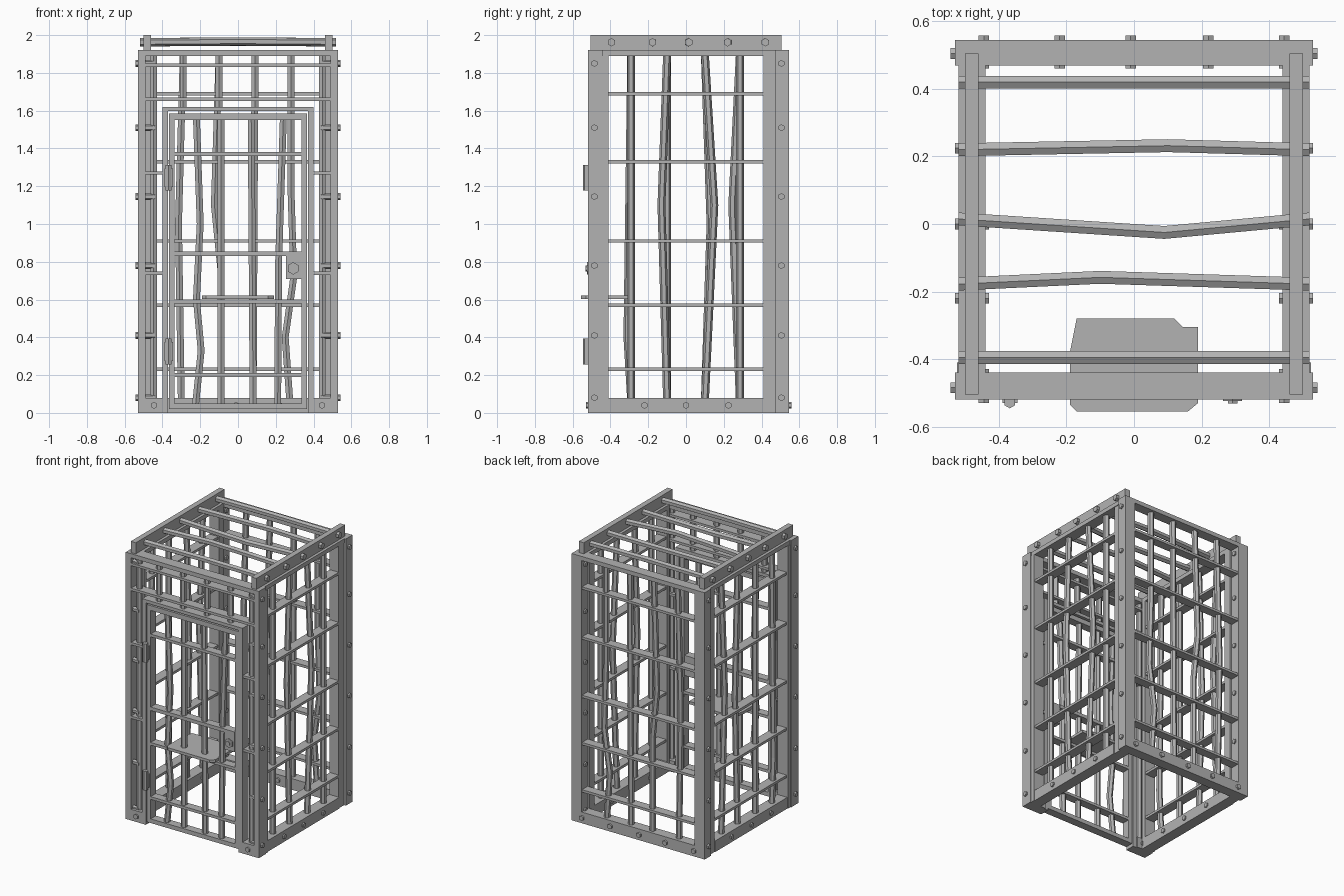
import bpy, bmesh, math
from mathutils import Vector

cube = bpy.data.objects.get("Cube")
if cube:
    bpy.data.objects.remove(cube)

steel = bpy.data.materials.new("grey_steel")
steel.use_nodes = True
GREY = (0.45, 0.45, 0.45, 1)
steel.diffuse_color = GREY
steel.node_tree.nodes["Principled BSDF"].inputs["Base Color"].default_value = GREY


def finish(name, bm):
    bmesh.ops.recalc_face_normals(bm, faces=bm.faces)
    mesh = bpy.data.meshes.new(name)
    bm.to_mesh(mesh)
    bm.free()
    mesh.materials.append(steel)
    ob = bpy.data.objects.new(name, mesh)
    bpy.context.collection.objects.link(ob)
    return ob


def box(name, x0, x1, y0, y1, z0, z1):
    bm = bmesh.new()
    bmesh.ops.create_cube(bm, size=1)
    lo, hi = Vector((x0, y0, z0)), Vector((x1, y1, z1))
    for v in bm.verts:
        v.co = Vector([(a + b) / 2 + c * (b - a) for a, b, c in zip(lo, hi, v.co)])
    return finish(name, bm)


def rod(name, points, axis, r=0.021):
    """Six-sided rod through points, its sections square to the given axis."""
    u = Vector((0, 0, 1)) if axis != 2 else Vector((0, 1, 0))
    w = Vector((0, 1, 0)) if axis == 0 else Vector((1, 0, 0))
    bm = bmesh.new()
    rings = []
    for p in points:
        rings.append([bm.verts.new(Vector(p) + r * (math.cos(k * math.pi / 3) * u
                      + math.sin(k * math.pi / 3) * w)) for k in range(6)])
    for a, b in zip(rings, rings[1:]):
        for k in range(6):
            bm.faces.new((a[k], a[(k + 1) % 6], b[(k + 1) % 6], b[k]))
    bm.faces.new(rings[0])
    bm.faces.new(rings[-1])
    return finish(name, bm)


def prism(name, outline, z0, z1):
    bm = bmesh.new()
    face = bm.faces.new([bm.verts.new((x, y, z0)) for x, y in outline])
    ext = bmesh.ops.extrude_face_region(bm, geom=[face])
    bmesh.ops.translate(bm, vec=(0, 0, z1 - z0),
                        verts=[v for v in ext["geom"] if isinstance(v, bmesh.types.BMVert)])
    return finish(name, bm)


FRONT, BACK, TOP = -0.52, 0.545, 1.92
FLATS = (0.23, 0.57, 0.91, 1.33, 1.69)
BOLT_Z = (0.08, 0.41, 0.78, 1.145, 1.51, 1.85)

# Left and right sides
for s, side in ((1, "left"), (-1, "right")):
    def sbox(name, xa, xb, *rest):
        return box(f"{side}_{name}", min(s * xa, s * xb), max(s * xa, s * xb), *rest)

    sbox("front_post", 0.49, 0.53, FRONT, -0.44, 0, 1.89)
    sbox("back_post", 0.45, 0.53, 0.47, BACK, 0, 1.89)
    sbox("front_stile", 0.44, 0.525, -0.44, -0.41, 0, 1.89)
    sbox("back_stile", 0.44, 0.515, 0.41, 0.47, 0, 1.89)
    sbox("bottom_beam", 0.44, 0.52, -0.41, 0.41, 0, 0.08)
    sbox("top_beam", 0.44, 0.52, -0.44, 0.47, 1.89, TOP)
    sbox("roof_rail", 0.46, 0.50, -0.505, 0.505, TOP, 2.0)
    sbox("front_foot", 0.40, 0.53, FRONT, -0.44, 0, 0.08)
    for z in FLATS:
        sbox("flat_bar", 0.445, 0.515, -0.41, 0.41, z - 0.009, z + 0.009)
    # Bolts through posts and beams
    for z in BOLT_Z:
        for y in (-0.485, 0.505):
            rod(f"{side}_post_bolt", [(s * 0.44, y, z), (s * 0.543, y, z)], 0, 0.018)
    for y in (-0.22, 0.0, 0.225):
        rod(f"{side}_beam_bolt", [(s * 0.43, y, 0.04), (s * 0.53, y, 0.04)], 0, 0.018)
    rod(f"{side}_foot_bolt", [(s * 0.445, -0.43, 0.04), (s * 0.445, -0.53, 0.04)], 1, 0.018)
    # Narrow strip beside the doorway
    rod(f"{side}_front_bar", [(s * 0.447, -0.48, 0.08), (s * 0.447, -0.48, 1.89)], 2, 0.02)
    for z in (0.74, 1.27):
        sbox("front_flat_bar", 0.40, 0.49, -0.515, -0.445, z - 0.009, z + 0.009)
    sbox("door_jamb", 0.37, 0.40, FRONT, -0.45, 0, 1.62)

# Side rods, some bent as (bend height, shift)
SIDE_RODS = {
    1: ((-0.29, 0, 0), (-0.10, 1.1, -0.03), (0.10, 1.1, 0.05), (0.285, 0, 0)),
    -1: ((-0.29, 0.4, -0.02), (-0.10, 0, 0), (0.10, 1.0, 0.03), (0.285, 1.1, -0.04)),
}
for s, rods in SIDE_RODS.items():
    for y, z, d in rods:
        mid = [(s * 0.48, y + d, z)] if z else []
        rod("side_rod", [(s * 0.48, y, 0.06)] + mid + [(s * 0.48, y, 1.9)], 2)

# Back
box("back_bottom_beam", -0.45, 0.45, 0.47, BACK, 0, 0.08)
box("back_top_beam", -0.53, 0.53, 0.47, BACK, 1.89, TOP)
for z in FLATS:
    box("back_flat_bar", -0.45, 0.45, 0.475, 0.54, z - 0.009, z + 0.009)
for x in (-0.445, -0.22, -0.01, 0.22, 0.445):
    rod("back_bolt", [(x, 0.46, 0.04), (x, 0.558, 0.04)], 1, 0.018)
BACK_RODS = (
    ((-0.29, 1.9), (-0.315, 1.0), (-0.30, 0.05)),
    ((-0.10, 1.9), (-0.125, 1.1), (-0.09, 0.75), (-0.09, 0.05)),
    ((0.09, 1.9), (0.08, 0.05)),
    ((0.28, 1.9), (0.28, 1.2), (0.295, 0.72), (0.25, 0.4), (0.275, 0.05)),
)
for path in BACK_RODS:
    rod("back_rod", [(x, 0.508, z) for x, z in path], 2)

# Front above the doorway
box("front_top_beam", -0.53, 0.53, FRONT, -0.44, 1.89, TOP)
box("door_lintel", -0.40, 0.40, FRONT, -0.45, 1.597, 1.62)
for z in (1.66, 1.84):
    box("transom_flat_bar", -0.49, 0.49, -0.515, -0.445, z - 0.009, z + 0.009)
for x in (-0.29, -0.10, 0.09, 0.28):
    rod("transom_rod", [(x, -0.48, 1.61), (x, -0.48, 1.9)], 2)

# Door
D0, D1 = -0.515, -0.455
for s in (-1, 1):
    box("door_stile", min(s * 0.335, s * 0.365), max(s * 0.335, s * 0.365), D0, D1, 0.02, 1.585)
box("door_top_rail", -0.335, 0.335, D0, D1, 1.55, 1.585)
box("door_bottom_rail", -0.335, 0.335, D0, D1, 0.02, 0.05)
for z in (0.20, 0.59, 1.37):
    box("door_flat_bar", -0.335, 0.335, D0, D1, z - 0.01, z + 0.01)
box("door_middle_rail", -0.335, 0.26, D0, D1, 0.83, 0.855)
DOOR_RODS = (
    ((-0.22, 1.56), (-0.20, 1.0), (-0.22, 0.6), (-0.195, 0.33), (-0.225, 0.04)),
    ((-0.09, 1.56), (-0.09, 0.04)),
    ((0.07, 1.56), (0.08, 0.04)),
    ((0.24, 1.56), (0.215, 0.8), (0.21, 0.04)),
)
for path in DOOR_RODS:
    rod("door_rod", [(x, -0.485, z) for x, z in path], 2)

# Lock and hinges
box("lock_plate", 0.255, 0.335, -0.517, -0.46, 0.71, 0.855)
rod("lock_ring", [(0.292, -0.5, 0.765), (0.292, -0.525, 0.765)], 1, 0.033)
rod("lock_knob", [(0.292, -0.52, 0.765), (0.292, -0.532, 0.765)], 1, 0.016)
for z in (0.325, 1.245):
    box("hinge_leaf", -0.39, -0.345, -0.53, -0.515, z - 0.05, z + 0.05)
    rod("hinge_pin", [(-0.368, -0.528, z - 0.068), (-0.368, -0.528, z + 0.068)], 2, 0.018)

# Food tray with clipped corners
prism("food_tray", [(-0.19, -0.535), (-0.17, -0.555), (0.16, -0.555), (0.19, -0.53), (0.19, -0.305),
                    (0.145, -0.305), (0.12, -0.28), (-0.17, -0.28), (-0.19, -0.38)], 0.602, 0.622)

# Roof rods
ROOF_RODS = ((0.42, 0, 0), (0.22, 0.1, 0.012), (0.015, 0.09, -0.04), (-0.178, -0.1, 0.02), (-0.395, 0, 0))
for y, x, d in ROOF_RODS:
    rod("roof_rod", [(-0.52, y, 1.962), (x, y + d, 1.966), (0.52, y, 1.962)], 0, 0.022)
